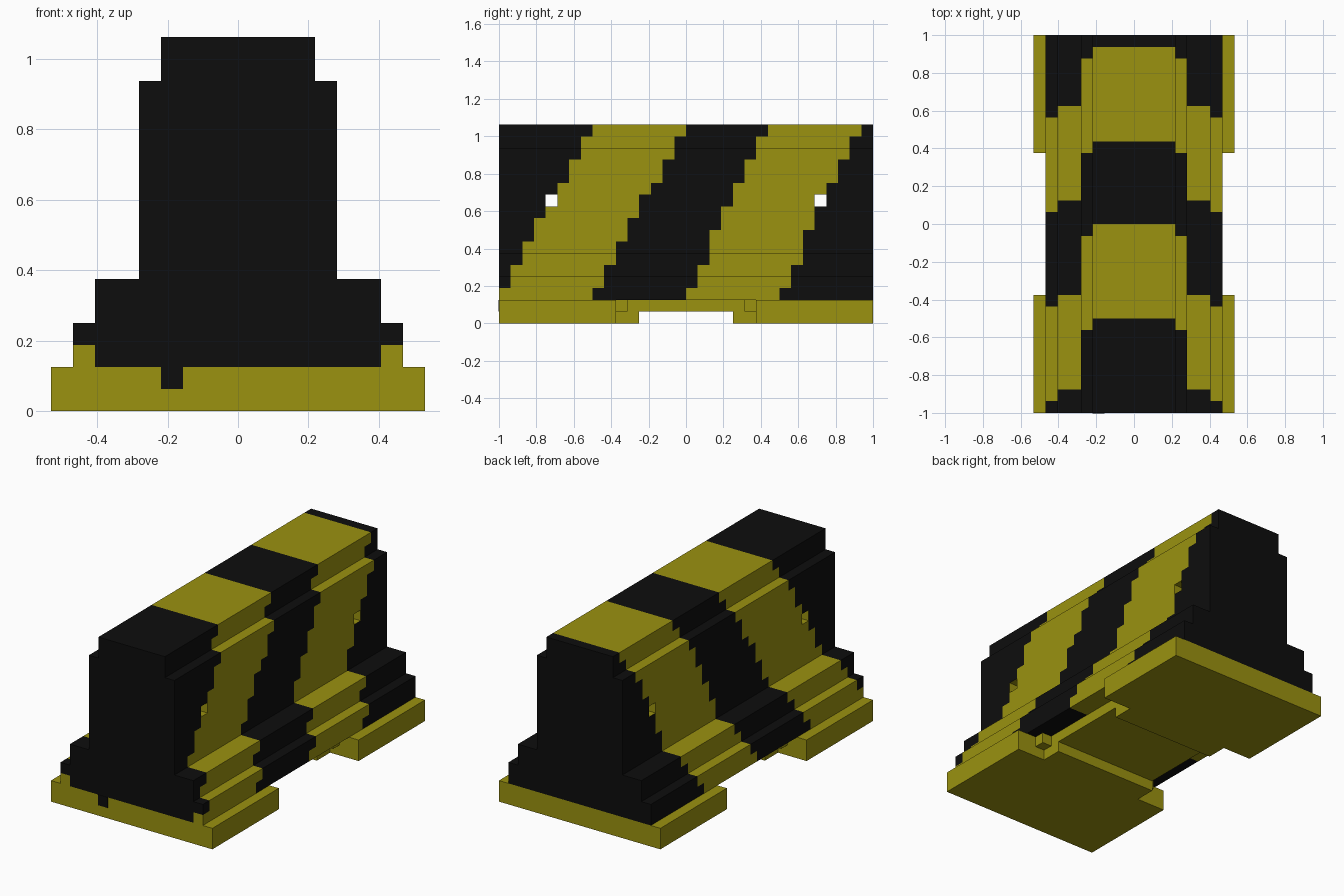
import bpy, bmesh
from mathutils import Vector

if "Cube" in bpy.data.objects:
    bpy.data.objects.remove(bpy.data.objects["Cube"])

U = 0.0625  # the whole model sits on a 1/16 grid


def material(name, rgb):
    m = bpy.data.materials.new(name)
    m.diffuse_color = (*rgb, 1)
    m.use_nodes = True
    m.node_tree.nodes["Principled BSDF"].inputs["Base Color"].default_value = m.diffuse_color
    return m


YELLOW = material("warning_yellow", (0.325, 0.287, 0.005))
BLACK = material("stripe_black", (0.004, 0.004, 0.004))


def finish(name, bm, *mats):
    me = bpy.data.meshes.new(name)
    bmesh.ops.recalc_face_normals(bm, faces=bm.faces)
    bm.to_mesh(me)
    bm.free()
    for m in mats:
        me.materials.append(m)
    ob = bpy.data.objects.new(name, me)
    bpy.context.collection.objects.link(ob)
    return ob


def box(name, lo, hi, mat):
    bm = bmesh.new()
    bmesh.ops.create_cube(bm, size=1)
    lo, hi = Vector(lo), Vector(hi)
    for v in bm.verts:
        v.co = (lo + hi) / 2 + v.co * (hi - lo)
    return finish(name, bm, mat)


# Stepped barrier body: half profile (x, z) mirrored and extruded along y
half = [(7.5, 2), (7.5, 4), (6.5, 4), (6.5, 6), (4.5, 6), (4.5, 15), (3.5, 15), (3.5, 17)]
profile = half + [(-x, z) for x, z in reversed(half)]
bm = bmesh.new()
end = bm.faces.new([bm.verts.new((x * U, -1, z * U)) for x, z in profile])
ext = bmesh.ops.extrude_face_region(bm, geom=[end], use_keep_orig=True)
bmesh.ops.translate(bm, vec=(0, 2, 0),
                    verts=[g for g in ext["geom"] if isinstance(g, bmesh.types.BMVert)])


def cut(co, no):
    bmesh.ops.bisect_plane(bm, geom=bm.verts[:] + bm.edges[:] + bm.faces[:],
                           dist=1e-5, plane_co=co, plane_no=no)


# Slice into grid cells so the stepped stripes follow real edges
for k in range(3, 17):
    cut((0, 0, k * U), (0, 0, 1))
for k in range(-15, 16):
    cut((0, k * U, 0), (0, 1, 0))
for x in (-6.5 * U, 6.5 * U):
    cut((x, 0, 0), (1, 0, 0))

# Small square lifting holes straight through the wall
bm.normal_update()
for y in (-11.5 * U, 11.5 * U):
    pair = [f for f in bm.faces if abs(f.normal.x) > 0.9
            and abs(f.calc_center_median().y - y) < 0.01
            and abs(f.calc_center_median().z - 10.5 * U) < 0.01]
    rim = [e for f in pair for e in f.edges]
    bmesh.ops.delete(bm, geom=pair, context='FACES_ONLY')
    bmesh.ops.bridge_loops(bm, edges=rim)

# Stripe rule: each yellow band is 8 cells long and climbs one cell per step height
bmesh.ops.recalc_face_normals(bm, faces=bm.faces)
RISE = {-16: (3, 5, 7, 9, 11, 12, 14, 16), 0: (3, 5, 8, 10, 12, 14, 16)}
for f in bm.faces:
    c = f.calc_center_median()
    z = c.z / U - 0.5 * f.normal.z  # ledges take the colour of the cell below
    y = c.y / U
    yellow = False
    for start, steps in RISE.items():
        left = start + sum(z > s for s in steps)
        yellow |= left < y < left + 8
    if abs(f.normal.y) > 0.9:       # end faces: only the low outer corners at the front
        yellow = c.y < 0 and z < 3 and abs(c.x) > 6.5 * U
    if abs(c.x) < 0.01 and 10 <= c.z / U <= 11 and 10.9 < abs(y) < 12.1:
        yellow = True               # inside of the lifting holes
    f.material_index = 0 if yellow else 1
finish("striped_barrier_body", bm, YELLOW, BLACK)

# Wide feet at both ends with a narrower inner step
for s, label in ((-1, "front"), (1, "back")):
    def span(a, b):
        return sorted((s * a, s * b))
    y0, y1 = span(6 * U, 1)
    box(label + "_foot", (-8.5 * U, y0, 0), (8.5 * U, y1, 2 * U), YELLOW)
    y0, y1 = span(4 * U, 6.2 * U)
    box(label + "_foot_inner_step", (-5.5 * U, y0, 0), (5.5 * U, y1, 1.2 * U), YELLOW)
    # corner blocks where the feet meet the raised middle
    y0, y1 = span(5 * U, 6.1 * U)
    for side in (-1, 1):
        x0, x1 = sorted((side * 5.4 * U, side * 6.5 * U))
        box(label + "_corner_block", (x0, y0, U), (x1, y1, 2.05 * U), YELLOW)

# Raised middle of the base, leaving a gap beneath
box("base_bridge", (-5.5 * U, -6.1 * U, U), (5.5 * U, 6.1 * U, 2.05 * U), YELLOW)

# Small black paint notch on the front foot
box("front_paint_notch", (-3.5 * U, -1.002, U), (-2.5 * U, -0.998, 2 * U), BLACK)
